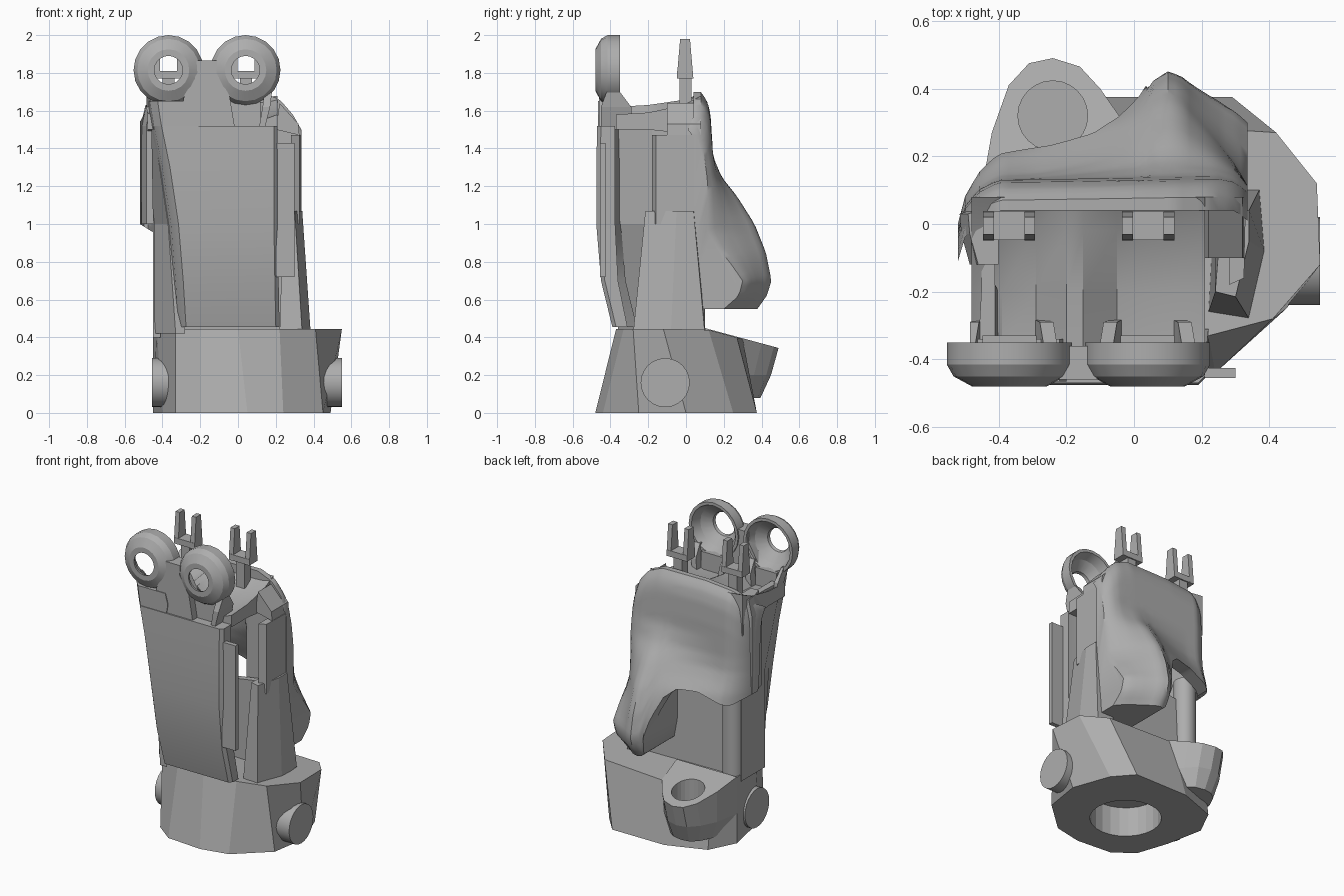
import bpy, bmesh, math

if "Cube" in bpy.data.objects:
    bpy.data.objects.remove(bpy.data.objects["Cube"])

grey = bpy.data.materials.new("grey")
grey.diffuse_color = (0.42, 0.42, 0.42, 1)
grey.use_nodes = True
grey.node_tree.nodes["Principled BSDF"].inputs["Base Color"].default_value = grey.diffuse_color


def make(name, verts, faces, smooth=None):
    me = bpy.data.meshes.new(name)
    me.from_pydata(verts, [], faces)
    bm = bmesh.new()
    bm.from_mesh(me)
    bmesh.ops.recalc_face_normals(bm, faces=bm.faces)
    bm.to_mesh(me)
    bm.free()
    me.materials.append(grey)
    ob = bpy.data.objects.new(name, me)
    bpy.context.collection.objects.link(ob)
    if smooth:
        bpy.ops.object.select_all(action='DESELECT')
        ob.select_set(True)
        bpy.context.view_layer.objects.active = ob
        bpy.ops.object.shade_smooth_by_angle(angle=math.radians(smooth))
    return ob


def loft(name, rings, smooth=None, closed=False):
    """Skin equal-length rings; cap the ends unless the loft closes on itself."""
    n, m = len(rings[0]), len(rings)
    verts = [p for r in rings for p in r]
    faces = [(i * n + j, i * n + (j + 1) % n, (i + 1) % m * n + (j + 1) % n, (i + 1) % m * n + j)
             for i in range(m if closed else m - 1) for j in range(n)]
    if not closed:
        faces += [tuple(range(n)), tuple(range((m - 1) * n, m * n))]
    return make(name, verts, faces, smooth)


def box(name, x, y, z):
    return loft(name, [[(x[0], y[0], k), (x[1], y[0], k), (x[1], y[1], k), (x[0], y[1], k)] for k in z])


def disc(c, r, axis, h, n=24):
    out = []
    for k in range(n):
        a, b = r * math.cos(math.tau * k / n), r * math.sin(math.tau * k / n)
        out.append((h, c[0] + a, c[1] + b) if axis == 'x' else (c[0] + a, c[1] + b, h))
    return out


def cut(ob, cutter):
    cutter.hide_render = True
    cutter.hide_set(True)
    mod = ob.modifiers.new("cut", 'BOOLEAN')
    mod.operation, mod.solver, mod.object = 'DIFFERENCE', 'EXACT', cutter


def lerp(table, t):
    if t <= table[0][0]:
        return table[0][1]
    for (a, p), (b, q) in zip(table, table[1:]):
        if t <= b:
            return p + (q - p) * (t - a) / (b - a)
    return table[-1][1]


# Faceted base, flaring upward, with the rear of its top sloping down
low = [(-.2, -.46), (.05, -.48), (.24, -.44), (.45, -.25), (.49, 0), (.4, .25),
       (.29, .375), (-.1, .375), (-.36, .28), (-.45, .1), (-.4, -.15), (-.33, -.36)]
top = [(-.2, -.36), (0, -.37), (.22, -.33), (.41, -.28), (.55, -.12), (.54, .12),
       (.42, .27), (-.05, .3), (-.36, .22), (-.45, .1), (-.43, -.15), (-.33, -.34)]


def base_top(y):
    return .445 - .27 * max(0, y - .1)


base = loft("base", [[(x, y, 0) for x, y in low], [(x, y, base_top(y)) for x, y in top]])
cut(base, loft("base_socket_cutter", [disc((0, -.08), .22, 'z', h) for h in (-.1, .2)]))

# Rear lug with a vertical hole
lug_out = [(-.45, .1), (-.42, .27), (-.37, .41), (-.31, .475), (-.24, .49), (-.16, .465),
           (-.1, .4), (-.03, .3), (0, .1)]
lug = loft("rear_lug", [[(-.22 + (x + .22) * .8, min(y, .12 + y * .56), .08) for x, y in lug_out],
                        [(x, y - .04 * (y > .3), .2) for x, y in lug_out],
                        [(x, y, base_top(y) + .004) for x, y in lug_out]])
hole = loft("lug_hole_cutter", [disc((-.24, .32), .103, 'z', h) for h in (.24, .6)])
cut(lug, hole)
cut(base, hole)

# Side pegs
for name, x0, x1 in (("right_peg", .35, .55), ("left_peg", -.3, -.455)):
    loft(name, [disc((-.11, .16), .13, 'x', h) for h in (x0, x1)], 35)

# Front plate, bowed, with a rounded left edge: z, left, right, front, back
loft("front_plate", [
    [(l, f + .13, z), (l + .015, f + .05, z), (l + .055, f, z), (r - .02, f, z), (r, f + .02, z),
     (r, b, z), (l + .08, b, z), (l + .04, f + .13, z)]
    for z, l, r, f, b in ((.455, -.33, .22, -.39, -.31), (.7, -.345, .215, -.45, -.36),
                          (1.0, -.37, .21, -.475, -.375), (1.3, -.415, .21, -.475, -.375),
                          (1.52, -.46, .21, -.47, -.375))], 40)
loft("plate_left_shoulder", [[(l, -.34, z), (l + .015, -.42, z), (l + .055, -.465, z), (r, -.465, z), (r, -.34, z)]
                             for z, l, r in ((1.52, -.46, -.21), (1.58, -.47, -.2), (1.65, -.48, -.22))])
loft("centre_column", [[(-.165 - w, -.46, z), (-.165 + w, -.46, z), (-.165 + w, -.36, z), (-.165 - w, -.36, z)]
                       for z, w in ((1.5, .15), (1.68, .12), (1.8, .05), (1.865, .055))])
box("side_flange", (.2, .3), (-.455, -.425), (.72, 1.43))

# Cup-shaped rings with gussets below
profile = [(.185, -.35), (.185, -.415), (.165, -.45), (.11, -.48), (.075, -.48),
           (.08, -.46), (.14, -.41), (.165, -.35)]
for side, cx in (("left", -.368), ("right", .04)):
    loft(side + "_ring", [[(cx + r * math.cos(a), y, 1.815 + r * math.sin(a)) for r, y in profile]
                          for a in (math.tau * k / 20 for k in range(20))], 25, closed=True)
    for s in (-1, 1):
        def px(d):
            return max(-.485, cx + s * d)
        y_low = -.36 if (side, s) == ("left", -1) else -.45
        loft(side + "_ring_gusset", [[(px(p), y0, z), (px(q), y0, z), (px(q), y1, z), (px(p), y1, z)]
                                     for z, p, q, y0, y1 in ((1.5, .07, .1, y_low, -.28),
                                                             (1.62, .09, .13, y_low, -.29),
                                                             (1.7, .1, .14, -.42, -.35))])
    box(side + "_ring_web", (cx - .08, cx + .08), (-.41, -.33), (1.5, 1.66))

    # Two-pronged forks behind the rings
    fx = -.369 if side == "left" else .042
    box(side + "_fork_stem", (fx - .032, fx + .032), (-.035, .03), (1.5, 1.78))
    box(side + "_fork_bar", (fx - .077, fx + .077), (-.048, .038), (1.77, 1.81))
    for s in (-1, 1):
        loft(side + "_fork_prong", [[(fx + s * .045, -.005 - w, z), (fx + s * .077, -.005 - w, z),
                                     (fx + s * .077, -.005 + w, z), (fx + s * .045, -.005 + w, z)]
                                    for z, w in ((1.77, .044), (1.98, .026))])

# Troughed deck joining plate and shell: x, drop from ridge height
section = [(-.48, .05), (-.39, .1), (-.29, .1), (-.2, .02), (-.15, .02), (-.05, .1), (.1, .1), (.21, .06)]
loft("deck", [[(x, y, h - d * k) for x, d in section] + [(.21, y, lo), (-.48, y, lo)]
              for y, h, lo, k in ((-.37, 1.64, 1.5, 1), (-.2, 1.65, 1.5, 1),
                                  (-.02, 1.67, 1.48, .7), (.08, 1.69, 1.4, .2))], 25)

# Rear shell: rounded top, flaring to an arch at left and a bulging leg at right
bulge = [(.55, .24), (.62, .29), (.7, .315), (.85, .285), (1.0, .225), (1.15, .13), (1.25, .05), (1.36, .005), (1.45, 0)]
hood = [(.95, .25), (1.02, .2), (1.1, .1), (1.16, .04), (1.25, .01), (1.4, 0)]
side_bulge = [(.55, .1), (.62, .18), (.7, .2), (.8, .13), (.88, .06), (.96, .015), (1.2, .015), (1.4, 0)]
spread = [(-.52, .1), (-.4, .32), (-.2, .55), (0, .8), (.1, 1), (.2, .88), (.335, .7)]
lower = [(-.52, 1.0), (-.44, .95), (-.25, 1.02), (-.12, 1.02), (-.05, .96), (.01, .82), (.04, .68), (.06, .55)]
upper = [(-.52, 1.54), (-.47, 1.63), (-.4, 1.68), (-.2, 1.7), (.12, 1.7), (.22, 1.66), (.29, 1.58), (.335, 1.5)]
edge = [(-.52, -.02), (-.5, .05), (-.46, .1), (-.4, .13), (.25, .14), (.3, .13), (.335, .1)]
crown = [(0, -.06), (.05, -.025), (.12, -.008), (.25, 0)]
N, M = 40, 32
rings = []
for i in range(N + 1):
    x = -.52 + .855 * i / N
    zb, zt = lerp(lower, x), lerp(upper, x)
    outer, inner = [], []
    for j in range(M + 1):
        z = zb + (zt - zb) * j / M
        t = lerp([(.14, 0), (.22, .35), (.335, 1)], x)
        u = lerp([(-.3, 1), (.05, 0)], x)
        b = (1 - u) * lerp(bulge, z) + u * lerp(hood, z)
        b = (1 - t) * b * lerp(spread, x) + t * lerp(side_bulge, z)
        y = lerp(edge, x) + lerp(crown, zt - z) + b
        outer.append((x, y, z))
        inner.append((x, min(y - .03, max(.04, y - .09) if x < .02 else .04), z))
    rings.append(outer + inner[::-1])
loft("rear_shell", rings, 40)

# Shell side walls
loft("shell_left_side", [[(l, -.12, z), (l - .025, -.03, z), (l - .03, .03, z), (l + .06, .06, z), (l + .06, -.12, z)]
                         for l, z in ((-.485, 1.0), (-.485, 1.52), (-.46, 1.63))])
loft("shell_right_side", [[(.28, -.18, z), (.325, -.16, z), (.33, .05, z), (.28, .06, z)] for z in (1.0, 1.47)])
loft("shell_right_shoulder", [[(.2, y, 1.5), (.325, y, 1.47), (.32, y, 1.53), (.22, y, 1.64)] for y in (-.1, .08)])

# Left wall with a rounded rear post
box("left_wall", (-.45, -.41), (-.2, .05), (.4, 1.6))
loft("left_wall_front", [[(x, -.36, z), (x + .05, -.36, z), (-.41, -.18, z), (-.45, -.18, z)]
                         for x, z in ((-.33, .42), (-.37, 1.0), (-.46, 1.6))])
loft("left_rear_post", [disc((-.38, .03), .07, 'z', h, 16) for h in (.4, 1.05)], 35)

# Right post, tapered, standing in the side opening, and the inner wall beside it
loft("right_post", [[(.22, -.26, .42), (.34, -.28, .42), (.385, -.08, .42), (.37, .1, .42), (.24, .1, .42)],
                    [(.24, -.2, 1.07), (.3, -.215, 1.07), (.34, -.05, 1.07), (.34, .04, 1.07), (.26, .05, 1.07)]])
loft("inner_wall", [[(x, -.01, .42), (x, -.01, h), (x, .03, h), (x, .05, .42)] for x, h in ((-.38, .9), (.25, 1.0))])
